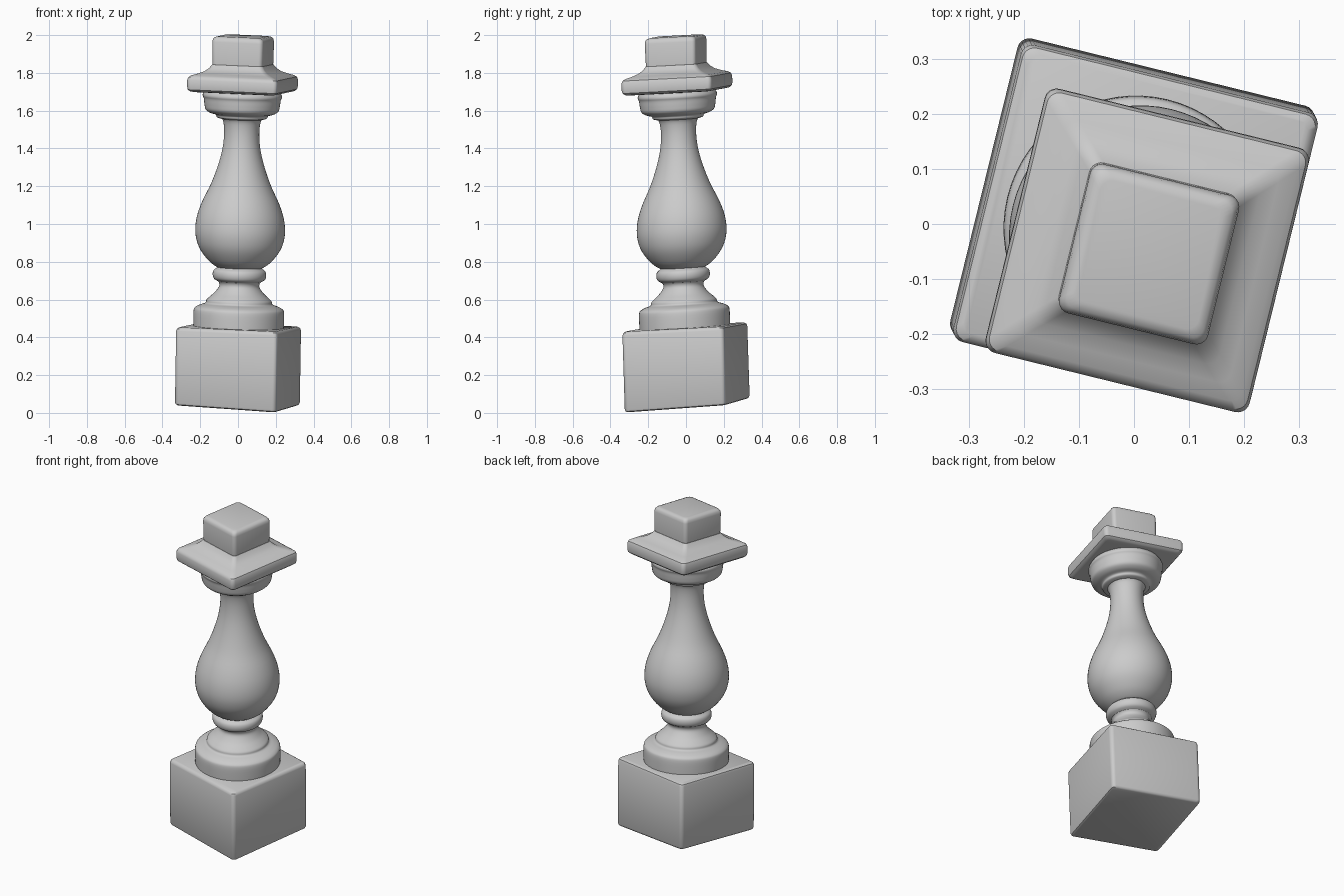
import bpy, bmesh, math

cube = bpy.data.objects.get("Cube")
if cube:
    bpy.data.objects.remove(cube)

# One plain stone colour
stone = bpy.data.materials.new("grey stone")
stone.use_nodes = True
colour = (0.6, 0.6, 0.6, 1)
stone.diffuse_color = colour
bsdf = next(n for n in stone.node_tree.nodes if n.type == 'BSDF_PRINCIPLED')
bsdf.inputs["Base Color"].default_value = colour

TURN = math.radians(-13.8)


def place(x, y, z, tilt):
    """Turn the part, tilt its level faces and lean it along the axis."""
    wx = x * math.cos(TURN) - y * math.sin(TURN)
    wy = x * math.sin(TURN) + y * math.cos(TURN)
    rise = z - 0.25
    return (wx + 0.016 * rise, wy - 0.032 * rise, z + tilt[0] * wx + tilt[1] * wy)


def circle(r, count=64):
    return [(r * math.cos(a), r * math.sin(a))
            for a in (2 * math.pi * i / count for i in range(count))]


def rounded_square(half, corner=0.022, steps=5):
    pts = []
    for k in range(4):
        mid = math.pi * (0.25 + 0.5 * k)
        cx = math.copysign(half - corner, math.cos(mid))
        cy = math.copysign(half - corner, math.sin(mid))
        for s in range(steps + 1):
            a = math.pi / 2 * (k + s / steps)
            pts.append((cx + corner * math.cos(a), cy + corner * math.sin(a)))
    return pts


def smooth_profile(p, steps=4):
    """Catmull-Rom curve through the profile points."""
    out = []
    q = [p[0]] + p + [p[-1]]
    for a, b, c, d in zip(q, q[1:], q[2:], q[3:]):
        for s in range(steps):
            t = s / steps
            out.append(tuple(
                0.5 * (2 * v + (w - u) * t + (2 * u - 5 * v + 4 * w - x) * t ** 2
                       + (3 * v - u - 3 * w + x) * t ** 3)
                for u, v, w, x in zip(a, b, c, d)))
    return out + [p[-1]]


def loft(name, profile, outline, tilt=lambda z: (-0.03, 0.06)):
    bm = bmesh.new()
    rings = [[bm.verts.new(place(x, y, z, tilt(z))) for x, y in outline(r)]
             for r, z in profile]
    for low, high in zip(rings, rings[1:]):
        n = len(low)
        for i in range(n):
            j = (i + 1) % n
            bm.faces.new((low[i], low[j], high[j], high[i]))
    bm.faces.new(rings[0][::-1])
    bm.faces.new(rings[-1])
    mesh = bpy.data.meshes.new(name)
    bm.to_mesh(mesh)
    bm.free()
    mesh.materials.append(stone)
    ob = bpy.data.objects.new(name, mesh)
    bpy.context.collection.objects.link(ob)
    bpy.ops.object.select_all(action='DESELECT')
    ob.select_set(True)
    bpy.context.view_layer.objects.active = ob
    bpy.ops.object.shade_smooth_by_angle(angle=math.radians(35))


# Square pedestal, its underside tilted a little more than its top
loft("pedestal", [(0.265, 0.04), (0.273, 0.045), (0.277, 0.055), (0.277, 0.435),
                  (0.273, 0.447), (0.262, 0.455)], rounded_square,
     lambda z: (-0.05, 0.085) if z < 0.2 else (-0.03, 0.06))

# Round foot moulding
loft("foot_moulding", smooth_profile([
    (0.238, 0.43), (0.24, 0.47), (0.24, 0.535), (0.23, 0.555), (0.205, 0.568),
    (0.178, 0.578), (0.172, 0.595), (0.155, 0.612), (0.13, 0.635),
    (0.108, 0.665), (0.107, 0.685), (0.118, 0.7)]), circle)

# Small bead below the shaft
loft("bead", smooth_profile([(0.115, 0.695), (0.135, 0.708), (0.142, 0.73),
                             (0.137, 0.752), (0.118, 0.768), (0.11, 0.785)]), circle)

# Vase-shaped shaft
loft("shaft", smooth_profile([
    (0.1, 0.762), (0.13, 0.775), (0.168, 0.805), (0.207, 0.855), (0.229, 0.905),
    (0.238, 0.965), (0.23, 1.035), (0.205, 1.11), (0.158, 1.21), (0.122, 1.31),
    (0.1, 1.4), (0.093, 1.48), (0.099, 1.54), (0.115, 1.565)]), circle)

# Round capital under the slab
loft("capital", smooth_profile([
    (0.11, 1.555), (0.132, 1.562), (0.14, 1.576), (0.17, 1.585), (0.193, 1.602),
    (0.2, 1.63), (0.204, 1.66), (0.21, 1.675), (0.207, 1.69), (0.19, 1.715)]), circle)

# Square slab with a concave upper slope
loft("slab", [(0.215, 1.7), (0.232, 1.703), (0.243, 1.713), (0.246, 1.728),
              (0.246, 1.765), (0.241, 1.779), (0.228, 1.788), (0.2, 1.797),
              (0.172, 1.809), (0.152, 1.825), (0.138, 1.845)], rounded_square)

# Top block
loft("top_block", [(0.134, 1.82), (0.137, 1.85), (0.139, 1.965), (0.136, 1.98),
                   (0.128, 1.99), (0.115, 1.994)], rounded_square)
